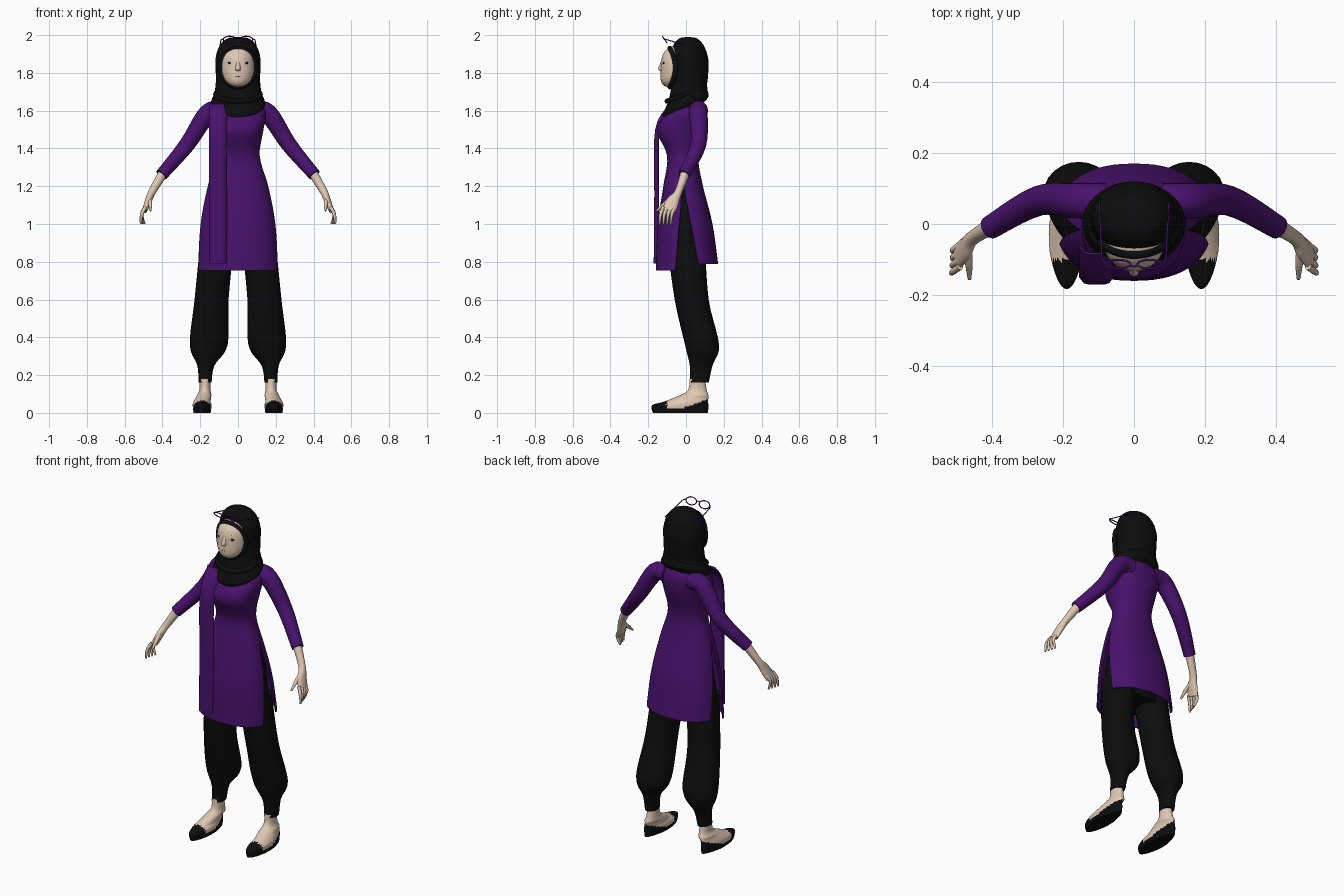
import bpy, bmesh
from math import sin, cos, pi, radians, copysign
from mathutils import Vector

if "Cube" in bpy.data.objects:
    bpy.data.objects.remove(bpy.data.objects["Cube"])


def material(name, r, g, b):
    mat = bpy.data.materials.new(name)
    mat.use_nodes = True
    mat.diffuse_color = (r, g, b, 1)
    node = mat.node_tree.nodes["Principled BSDF"]
    node.inputs["Base Color"].default_value = (r, g, b, 1)
    node.inputs["Roughness"].default_value = .8
    return mat


PURPLE = material("purple cloth", .065, .006, .15)
BLACK = material("black cloth", .004, .004, .004)
SKIN = material("skin", .74, .58, .45)
LIP = material("lip", .5, .3, .24)
DARK = material("dark eye", .015, .012, .012)
parts = []


def spline(rows, steps=5):
    """Catmull-Rom interpolation through rows of numbers."""
    rows = [Vector(row) for row in rows]
    padded = [rows[0]] + rows + [rows[-1]]
    result = []
    for a, b, c, d in zip(padded, padded[1:], padded[2:], padded[3:]):
        for k in range(steps):
            t = k / steps
            bend = (2 * a - 5 * b + 4 * c - d) * t * t + (3 * b - a - 3 * c + d) * t * t * t
            result.append(b + (c - a) * t / 2 + bend / 2)
    return result + [rows[-1]]


def grid(bm, rows, closed=False):
    """Skin rows of points with quads; closed rows also get end caps."""
    verts = [[bm.verts.new(point) for point in row] for row in rows]
    count = len(verts[0])
    for low, high in zip(verts, verts[1:]):
        for j in range(count if closed else count - 1):
            k = (j + 1) % count
            bm.faces.new((low[j], low[k], high[k], high[j]))
    if closed:
        bm.faces.new(verts[0])
        bm.faces.new(verts[-1])
        bmesh.ops.recalc_face_normals(bm, faces=bm.faces)


def finish(name, bm, *materials):
    mesh = bpy.data.meshes.new(name)
    bm.to_mesh(mesh)
    bm.free()
    for mat in materials:
        mesh.materials.append(mat)
    return add_object(name, mesh)


def add_object(name, data):
    ob = bpy.data.objects.new(name, data)
    bpy.context.collection.objects.link(ob)
    parts.append(ob)
    return ob


def tube(name, rings, *materials, sides=24, flat=False, side=1, warp=None):
    """Loft ellipses (x, y, z, half width, half depth); a lone radius gives circles."""
    points = spline([(side * ring[0], *ring[1:], ring[-1])[:5] for ring in rings])
    last = len(points) - 1
    rows = []
    for i, p in enumerate(points):
        centre = p.xyz if len(p) == 3 else Vector(p[:3])
        ahead, behind = points[min(i + 1, last)], points[max(i - 1, 0)]
        along = Vector((0, 0, 1)) if flat else Vector((ahead - behind)[:3]).normalized()
        across = along.cross(Vector((0, 1, 0))).normalized()
        depth = across.cross(along)
        turns = [2 * pi * j / sides for j in range(sides)]
        ring = [centre + across * p[3] * cos(a) + depth * p[4] * sin(a) for a in turns]
        rows.append([warp(point) for point in ring] if warp else ring)
    bm = bmesh.new()
    grid(bm, rows, closed=True)
    return finish(name, bm, *materials)


def sheet(name, bm, mat):
    """Give an open surface a cloth thickness."""
    modifier = finish(name, bm, mat).modifiers.new("thickness", "SOLIDIFY")
    modifier.thickness = .008


def wire(name, points, radius, mat, cyclic=False):
    curve = bpy.data.curves.new(name, "CURVE")
    curve.dimensions = "3D"
    curve.bevel_depth = radius
    curve.bevel_resolution = 2
    curve.use_fill_caps = True
    line = curve.splines.new("POLY")
    line.points.add(len(points) - 1)
    for target, point in zip(line.points, points):
        target.co = (*point, 1)
    line.use_cyclic_u = cyclic
    curve.materials.append(mat)
    add_object(name, curve)


def ball(name, location, size, mat):
    bpy.ops.mesh.primitive_uv_sphere_add(segments=16, ring_count=10, radius=1, location=location)
    ob = bpy.context.object
    ob.name, ob.scale = name, size
    ob.data.materials.append(mat)
    parts.append(ob)


def rounded(value):
    """Push an ellipse coordinate slightly towards a rounded rectangle."""
    return copysign(abs(value) ** .86, value)


# Tunic: rows of height, half width, front depth, back depth; slit open below the waist
tunic_rows = spline([(.755, .22, .16, .17), (1, .2, .15, .14), (1.2, .16, .12, .09),
                     (1.36, .115, .1, .065), (1.5, .135, .155, .1), (1.6, .145, .09, .11),
                     (1.67, .06, .03, .08)])
bm = bmesh.new()
for back in (False, True):
    rows = []
    for z, width, front, rear in tunic_rows:
        slit = .65 * max(0, 1.22 - z) ** .9
        lift = .14 * max(0, 1 - z) if back else 0
        start = (0 if back else pi) + slit
        angles = [start + (pi - 2 * slit) * j / 24 for j in range(25)]
        middle, half = (rear - front) / 2, (rear + front) / 2
        rows.append([(width * rounded(cos(a)), middle + half * rounded(sin(a)), z + lift)
                     for a in angles])
    grid(bm, rows)
bmesh.ops.remove_doubles(bm, verts=bm.verts, dist=.0005)
sheet("tunic", bm, PURPLE)

# Hanging front panel on the right side, its edges curling back
bm = bmesh.new()
columns = [(j / 4 - 1) for j in range(9)]
grid(bm, [[(.042 * c - .106, y + .018 * c ** 6, z) for c in columns]
          for z, y in spline([(1.63, -.08), (1.5, -.155), (1.15, -.16), (.79, -.163)])])
sheet("front_panel", bm, PURPLE)

# Trousers seat
tube("trouser_seat", [(0, 0, 1.2, .14, .08), (0, 0, 1, .18, .1), (0, 0, .8, .205, .1)], BLACK, flat=True)


def taper_foot(point):
    """Narrow the sole towards heel and toe."""
    if point.z < .09:
        middle = copysign(.185, point.x)
        narrow = 2.2 * max(0, point.y) + 1.2 * max(0, -.08 - point.y)
        point.x = middle + (point.x - middle) * (1 - narrow)
    return point


for s, label in ((1, "left"), (-1, "right")):
    # Trouser leg gathered at the ankle
    tube(label + "_trouser_leg", [(.11, 0, .9, .09, .1), (.14, .03, .6, .09), (.155, .085, .36, .1, .09),
                                  (.17, .08, .25, .045, .06), (.175, .07, .16, .035, .05)],
         BLACK, flat=True, side=s)
    # Foot with a flat shoe coloured by height and distance to the toe
    foot = tube(label + "_foot", [(.19, -.03, 0, .045, .145), (.19, -.03, .04, .05, .15),
                                  (.19, 0, .06, .045, .115), (.18, .04, .09, .04, .08),
                                  (.175, .06, .12, .03, .05), (.175, .06, .18, .03, .04)],
                SKIN, BLACK, sides=40, flat=True, side=s, warp=taper_foot)
    for face in foot.data.polygons:
        c = face.center
        if c.y < -.1 or c.z < .028 + .4 * max(0, c.y):
            face.material_index = 1
    # Sleeve, forearm and palm
    tube(label + "_sleeve", [(.08, .065, 1.6, .05), (.16, .065, 1.585, .05),
                             (.27, .065, 1.42, .042), (.405, -.01, 1.26, .033)], PURPLE, side=s)
    tube(label + "_forearm_and_palm", [(.39, 0, 1.28, .026), (.455, -.04, 1.17, .02),
                                       (.475, -.07, 1.12, .018, .034), (.495, -.09, 1.07, .014, .036)],
         SKIN, side=s)
    # Four fingers and a thumb
    for i in range(4):
        y = .02 * i - .12
        tube(f"{label}_finger_{i + 1}", [(.49, y, 1.09, .01), (.51, y - .015, 1.05, .009),
                                         (.515 - .007 * i, y - .02, 1, .005)], SKIN, sides=8, side=s)
    tube(label + "_thumb", [(.47, -.065, 1.14, .013), (.465, -.11, 1.11, .011), (.463, -.155, 1.07, .005)],
         SKIN, sides=10, side=s)

# Head: an egg whose chin moves forward
head_rings = []
for i in range(13):
    t = -cos(pi * i / 12)
    girth = .002 + .086 * (1 - abs(t) ** 2.5) ** .5
    head_rings.append((0, -.045 - .04 * max(0, -t) ** 2, 1.835 + .11 * t, girth))
tube("head", head_rings, SKIN, sides=32, flat=True)

# Face details
tube("nose", [(0, -.12, 1.87, .007), (0, -.134, 1.823, .014), (0, -.126, 1.81, .01)], SKIN, sides=12, flat=True)
ball("upper_lip", (0, -.13, 1.781), (.02, .006, .004), LIP)
ball("lower_lip", (0, -.128, 1.774), (.017, .006, .005), LIP)
for s, label in ((1, "left"), (-1, "right")):
    ball(label + "_eye", (s * .04, -.118, 1.853), (.015, .006, .006), DARK)
    wire(label + "_eyebrow", [(s * .02, -.125, 1.872), (s * .04, -.117, 1.877), (s * .06, -.1, 1.872)], .002, DARK)


def drape(point):
    """Lower the scarf hem towards the front."""
    point.z += .38 * point.y * min(1, max(0, (1.78 - point.z) / .12))
    return point


# Head scarf: draped neck, domed hood, rolled edges
scarf_rings = [(0, -.01, 1.61, .12, .11), (0, 0, 1.635, .145, .12), (0, .01, 1.69, .125, .1), (0, .02, 1.76, .117, .095)]
for i in range(8):
    a = pi / 2 * i / 7
    dome = abs(cos(a)) ** .7
    scarf_rings.append((0, .02 - .01 * sin(a), 1.85 + .14 * sin(a), .12 * dome, .1 * dome))
tube("head_scarf", scarf_rings, BLACK, sides=36, flat=True, warp=drape)
circle = [(cos(pi * i / 20), sin(pi * i / 20)) for i in range(40)]
wire("scarf_face_edge", [(.092 * u, -.055 - .03 * v * v, 1.828 + .102 * v) for u, v in circle], .014, BLACK, True)
wire("scarf_neck_fold", [(.118 * u, .1 * v, 1.685 + .035 * v) for u, v in circle], .014, BLACK, True)

# Glasses pushed up on the head
for s, label in ((1, "left"), (-1, "right")):
    rim = [(s * .044 + .034 * u, -.113 - .012 * v, 1.976 + .018 * v) for u, v in circle]
    wire(label + "_lens_rim", rim, .003, PURPLE, True)
    wire(label + "_temple", [(s * .078, -.115, 1.98), (s * .09, -.1, 1.975), (s * .098, .06, 1.93)], .003, PURPLE)
wire("glasses_bridge", [(-.011, -.116, 1.98), (0, -.12, 1.984), (.011, -.116, 1.98)], .003, PURPLE)

# Smooth shading with sharp cuffs and hems
bpy.ops.object.select_all(action="DESELECT")
for ob in parts:
    ob.select_set(True)
bpy.context.view_layer.objects.active = parts[0]
bpy.ops.object.convert(target="MESH")
bpy.ops.object.shade_smooth_by_angle(angle=radians(50))
